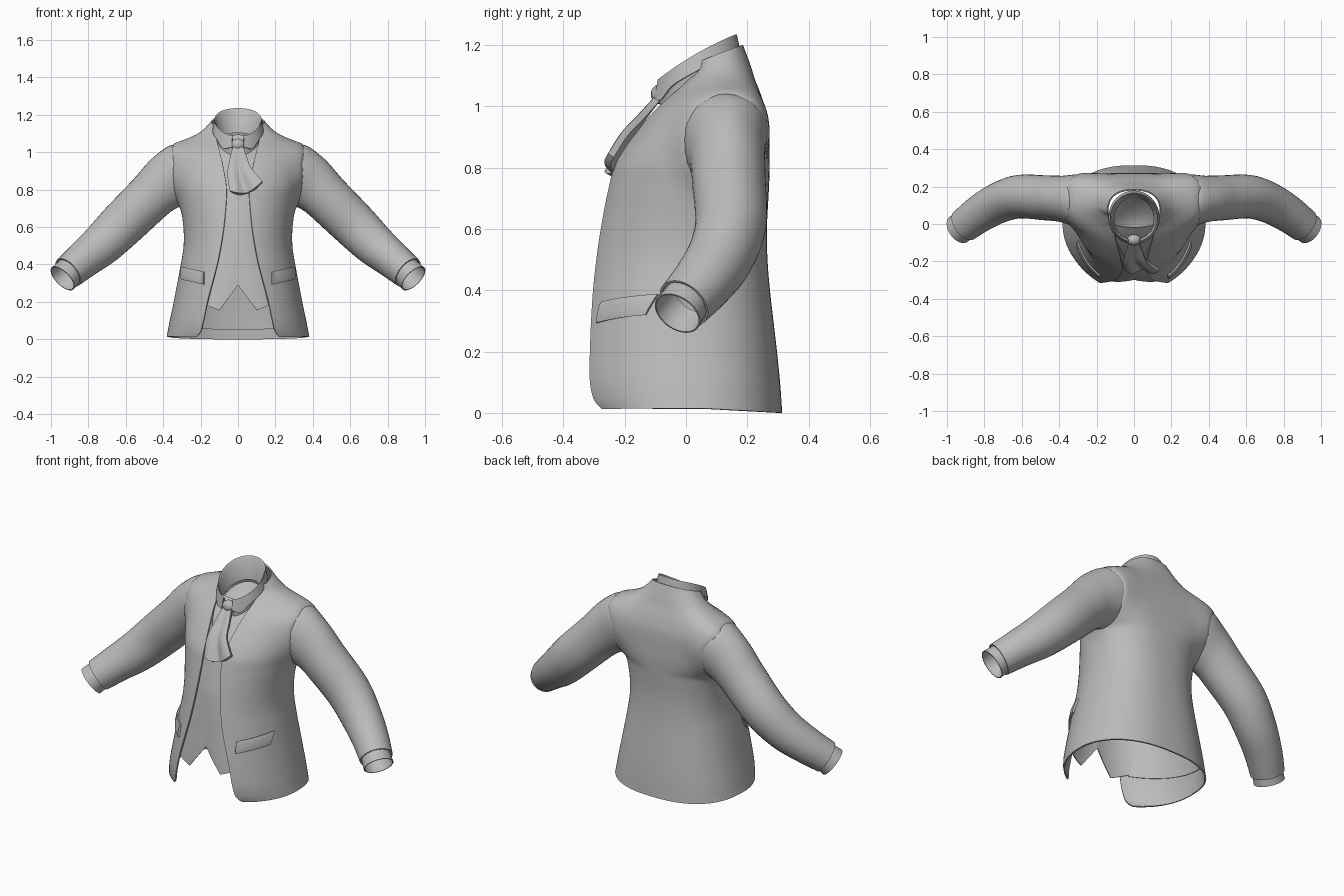
import bpy, bmesh, math
from mathutils import Vector

if "Cube" in bpy.data.objects:
    bpy.data.objects.remove(bpy.data.objects["Cube"])

cloth = bpy.data.materials.new("grey cloth")
cloth.diffuse_color = (0.5, 0.5, 0.5, 1)
cloth.use_nodes = True
cloth.node_tree.nodes["Principled BSDF"].inputs["Base Color"].default_value = cloth.diffuse_color
NF = 2.0  # roundness of the torso front

# Torso: height, half width, front y, back y, y of widest point, half gap of the front opening
TORSO = [
    (0.00, .378, -.335, .310, .00, .220),
    (0.03, .372, -.350, .308, .00, .198),
    (0.10, .360, -.360, .303, .00, .182),
    (0.20, .340, -.353, .293, .00, .162),
    (0.40, .302, -.322, .270, .00, .110),
    (0.50, .287, -.305, .262, .01, .090),
    (0.60, .288, -.285, .260, .02, .075),
    (0.74, .308, -.253, .267, .04, .062),
    (0.82, .325, -.228, .269, .06, .062),
    (0.95, .345, -.137, .264, .11, .085),
    (1.01, .340, -.082, .250, .13, .100),
    (1.06, .262, -.030, .232, .13, .112),
    (1.11, .190, .015, .210, .10, .122),
    (1.155, .139, .035, .182, .07, .126),
]
# Sleeve: step, centre x y z, radius across, radius front to back
SLEEVE = [
    (0, .26, .130, .935, .090, .100),
    (1, .345, .133, .882, .134, .117),
    (2, .475, .140, .755, .126, .116),
    (3, .615, .146, .618, .120, .112),
    (4, .725, .112, .510, .110, .104),
    (5, .825, .055, .427, .096, .096),
    (6, .908, -.007, .357, .086, .087),
]


def sample(rows, t):
    """Smooth interpolation of a table keyed by its first column."""
    t = min(max(t, rows[0][0]), rows[-1][0])
    i = 0
    while i < len(rows) - 2 and t > rows[i + 1][0]:
        i += 1

    def slope(k, c):
        a, b = rows[max(k - 1, 0)], rows[min(k + 1, len(rows) - 1)]
        return (b[c] - a[c]) / (b[0] - a[0])
    p, q = rows[i], rows[i + 1]
    h = q[0] - p[0]
    u = (t - p[0]) / h
    return [(2*u**3 - 3*u*u + 1) * p[c] + (u**3 - 2*u*u + u) * h * slope(i, c)
            + (3*u*u - 2*u**3) * q[c] + (u**3 - u*u) * h * slope(i + 1, c)
            for c in range(1, len(p))]


def back_round(z):
    """The back is flatter across the shoulder blades."""
    return 2.4 + 1.6 * max(0, 1 - ((z - .92) / .2) ** 2)


def torso_point(z, a, off=0.0):
    """Point on the torso at angle a, measured from the front centre."""
    w, yf, yb, yc, _ = sample(TORSO, z)
    s, c = math.sin(a), math.cos(a)
    d, n = (yc - yf, NF) if c > 0 else (yb - yc, back_round(z))
    x = math.copysign(abs(s) ** (2 / n), s) * (w + off)
    return (x, yc - math.copysign(abs(c) ** (2 / n), c) * (d + off), z)


def front_y(x, z):
    w, yf, _, yc, _ = sample(TORSO, z)
    return yc - (yc - yf) * max(0, 1 - abs(x / w) ** NF) ** (1 / NF)


sleeve = [sample(SLEEVE, 6 * i / 36) for i in range(37)]


def torso_field(p):
    """Approximate distance to the torso and its outward direction."""
    def f(x, y, z):
        w, yf, yb, yc, _ = sample(TORSO, z)
        d, n = (yc - yf, NF) if y < yc else (yb - yc, back_round(z))
        return (abs(x / w) ** n + abs((y - yc) / d) ** n) ** (1 / n) - 1
    e, v = .004, f(*p)
    g = Vector((f(p.x + e, p.y, p.z) - v, f(p.x, p.y + e, p.z) - v, f(p.x, p.y, p.z + e) - v)) / e
    return v / max(g.length, .1), g.normalized()


def sleeve_field(p):
    """Approximate distance to the nearer sleeve and its outward direction."""
    best = None
    for x, y, z, r1, r2 in sleeve:
        d = p - Vector((math.copysign(x, p.x), y, z))
        dist = d.length - (r1 + r2) / 2
        if best is None or dist < best[0]:
            best = (dist, d.normalized())
    return best


def blend(rows, own, other, k=.10):
    """Swell points near the other shape so that shoulder seams flow together."""
    out = []
    for r in rows:
        out.append([])
        for q in r:
            p = Vector(q)
            if .1 < abs(p.x) < .65 and p.z > .5:
                h = max(k - abs(other(p)[0]), 0) ** 2 / (4 * k)
                if h > 0:
                    p += own(p)[1] * h
            out[-1].append(p)
    return out


def finish(ob):
    bpy.context.view_layer.objects.active = ob
    ob.select_set(True)
    for m in list(ob.modifiers):
        bpy.ops.object.modifier_apply(modifier=m.name)
    bm = bmesh.new()
    bm.from_mesh(ob.data)
    bmesh.ops.recalc_face_normals(bm, faces=bm.faces)
    bm.to_mesh(ob.data)
    bm.free()
    bpy.ops.object.shade_smooth_by_angle(angle=math.radians(45))
    ob.select_set(False)


def sheet(name, rows, thick, closed=False, inside=None):
    """Cloth sheet through a grid of points, left open where it is buried in another part."""
    bm = bmesh.new()
    grid = [[bm.verts.new(p) for p in r] for r in rows]
    n = len(rows[0])
    for r0, r1 in zip(grid, grid[1:]):
        for j in range(n if closed else n - 1):
            k = (j + 1) % n
            bm.faces.new((r0[j], r0[k], r1[k], r1[j]))
    if inside:
        buried = [v for v in bm.verts if .1 < abs(v.co.x) < .5 and v.co.z > .6
                  and inside(v.co)[0] < -.028]
        bmesh.ops.delete(bm, geom=buried, context='VERTS')
    me = bpy.data.meshes.new(name)
    bm.to_mesh(me)
    bm.free()
    ob = bpy.data.objects.new(name, me)
    bpy.context.collection.objects.link(ob)
    me.materials.append(cloth)
    mod = ob.modifiers.new("thickness", "SOLIDIFY")
    mod.thickness, mod.offset = thick, 0
    finish(ob)


def lerp(a, b, u):
    return a + (b - a) * u


# Jacket body, open along the front, hem dipping and neck rising toward the back
rows = []
for i in range(71):
    z = 1.155 * i / 70
    w, _, _, yc, gap = sample(TORSO, z)
    a0 = math.asin(min(.99, gap / w) ** (NF / 2))
    row = [torso_point(z, lerp(a0, 2 * math.pi - a0, j / 80)) for j in range(81)]
    rise = .4 * min(1, max(0, (z - 1.09) / .065))
    rows.append([(x, y, z + max(0, .014 - .1 * z) * min(1, (.31 - y) / .25) + rise * (y - yc))
                 for x, y, z in row])
sheet("jacket_body", blend(rows, torso_field, sleeve_field), .008, inside=sleeve_field)


# Sleeves and shirt cuffs
def tube(name, side, path, thick):
    rows = []
    for i, (x, y, z, r1, r2) in enumerate(path):
        a, b = path[max(i - 1, 0)], path[min(i + 1, len(path) - 1)]
        t = (Vector(b[:3]) - Vector(a[:3])).normalized()
        u = t.cross(Vector((0, 1, 0))).normalized()
        v = u.cross(t)
        ring = []
        for j in range(36):
            g = 2 * math.pi * j / 36
            p = Vector((x, y, z)) + u * r1 * math.cos(g) + v * r2 * math.sin(g)
            ring.append((p.x * side, p.y, p.z))
        rows.append(ring)
    sheet(name, blend(rows, sleeve_field, torso_field), thick, True, torso_field)


cuff = [(.875, .02, .387, .074, .074), (.908, -.007, .355, .077, .077),
        (.938, -.028, .325, .080, .080)]
for side, tag in ((1, "left"), (-1, "right")):
    tube("sleeve_" + tag, side, sleeve, .008)
    tube("shirt_cuff_" + tag, side, cuff, .005)

    # Pocket flap that follows the jacket, outer end raised
    rows = []
    for i in range(6):
        row = []
        for j in range(13):
            u = j / 12
            z = lerp(.294, .320, u) + .066 * i / 5
            a = math.asin((lerp(.178, .293, u) / sample(TORSO, z)[0]) ** (NF / 2))
            x, y, z = torso_point(z, a, .010 if 0 < i < 5 else .007)
            row.append((x * side, y, z))
        rows.append(row)
    sheet("pocket_flap_" + tag, rows, .012)


# Waistcoat and shirt front
def panel(name, half, bottom, top, off):
    rows = []
    for j in range(41):
        x = lerp(-half, half, j / 40)
        b, t = bottom(abs(x)), top(abs(x))
        zs = [lerp(b, t, i / 30) for i in range(31)]
        # the lower middle lies flatter than the jacket
        rows.append([(x, front_y(x, z) + off + .09 * max(0, .6 - z) * (1 - abs(x) / half), z)
                     for z in zs])
    sheet(name, rows, .005)


panel("waistcoat", .20,
      lambda x: .29 - 1.35 * x if x < .1 else .155 + .4 * (x - .1),
      lambda x: min(1.0, .76 + 2.2 * x), .016)
panel("shirt_front", .11, lambda x: .70, lambda x: 1.05, .023)

# Back of the waistcoat, lining the jacket
rows = []
for i in range(25):
    row = []
    for j in range(49):
        a = math.radians(lerp(36, 324, j / 48))
        z = lerp(.125 + .075 * math.cos(a), .72, i / 24)
        row.append(torso_point(z, a, -.011))
    rows.append(row)
sheet("waistcoat_back", rows, .004)

# Folded shirt collar, higher at the back
rows = [[], [], [], []]
for j in range(49):
    a = math.radians(lerp(14, 346, j / 48))
    s, c = math.sin(a), math.cos(a)
    y = .035 - .13 * c
    z = 1.083 + (y + .095) * .58 + .012 * s * s
    point = .025 * math.exp(-((abs(math.pi - a) - 2.55) / .25) ** 2)
    rows[0].append((.110 * s, .03 - .115 * c, z - .13))
    rows[1].append((.120 * s, y + .006 * c, z - .01))
    rows[2].append((.125 * s, y, z))
    rows[3].append((.134 * s, .035 - .141 * c, z - .055 - point))
sheet("shirt_collar", rows, .005)

# Hollow inside the collar
rows = []
for i in range(8):
    r = 1 - i / 7.1
    rows.append([])
    for j in range(32):
        a = 2 * math.pi * j / 32
        y = .03 - .113 * r * math.cos(a)
        rows[-1].append((.108 * r * math.sin(a), y, .96 + (y + .095) * .56 - .05 * (1 - r * r)))
sheet("neck_lining", rows, .004, True)

# Necktie: knot and a ruffled, slanted tail
bpy.ops.mesh.primitive_uv_sphere_add(segments=16, ring_count=10, location=(0, -.085, 1.04))
knot = bpy.context.object
knot.name, knot.scale = "tie_knot", (.037, .030, .033)
knot.data.materials.append(cloth)
finish(knot)
TAIL = [(0, -.025, 1.03, .025, 1.03, -.090), (1, -.040, .96, .045, .97, -.143),
        (2, -.052, .88, .070, .91, -.200), (3, -.040, .79, .130, .84, -.245)]
rows = []
for i in range(19):
    f = i / 18
    xl, zl, xr, zr, y = sample(TAIL, 3 * f)
    rows.append([(lerp(xl, xr, j / 16),
                  y - .012 * f * math.sin(3 * math.pi * j / 16),
                  lerp(zl, zr, j / 16) - .035 * f ** 3 * math.sin(math.pi * j / 16))
                 for j in range(17)])
sheet("tie_tail", rows, .022)
